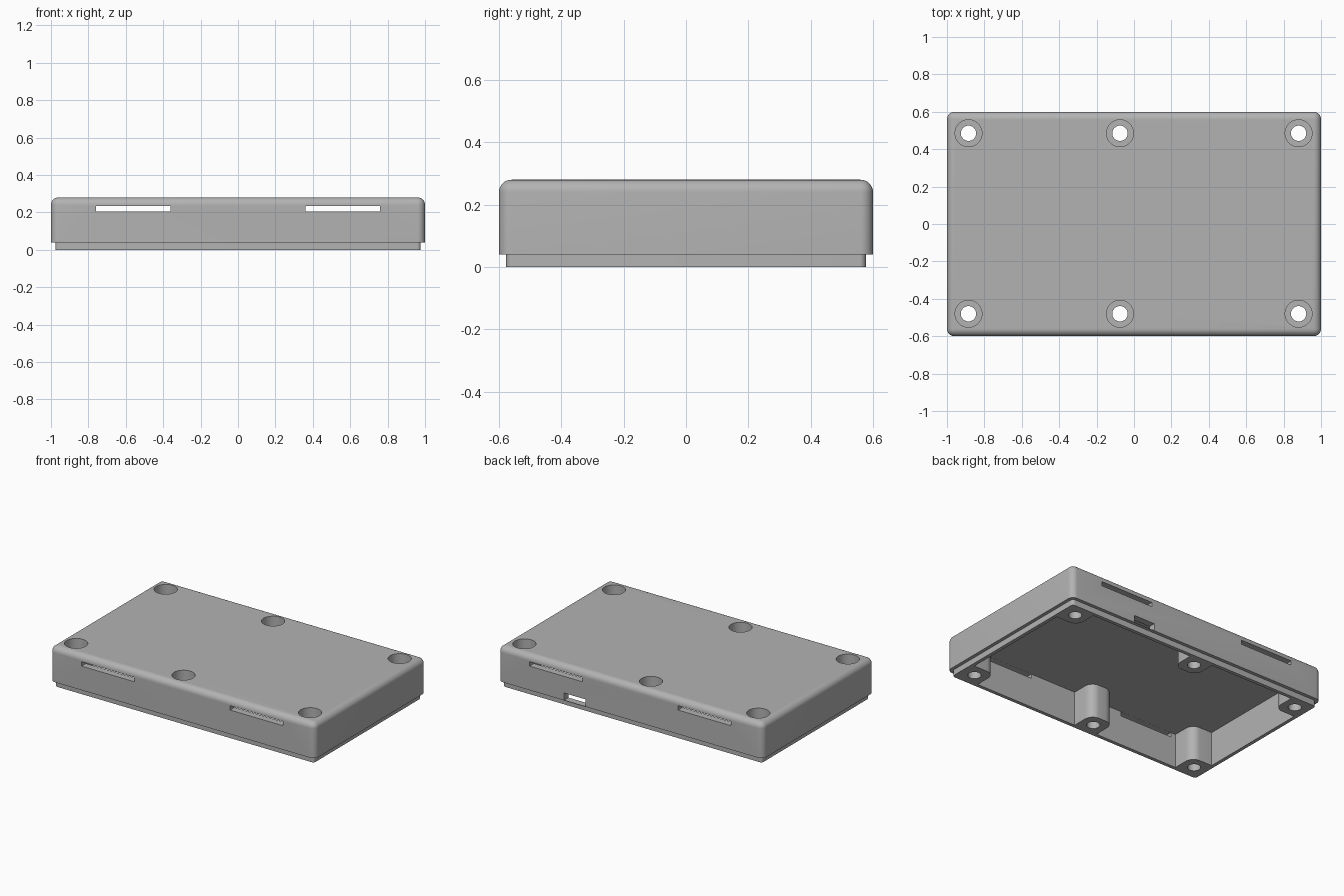
import bpy, bmesh, math
from mathutils import Matrix, Vector

if "Cube" in bpy.data.objects:
    bpy.data.objects.remove(bpy.data.objects["Cube"])

grey = bpy.data.materials.new("matte_grey")
grey.diffuse_color = (0.45, 0.45, 0.45, 1)
grey.use_nodes = True
grey.node_tree.nodes["Principled BSDF"].inputs["Base Color"].default_value = grey.diffuse_color


def make(name, bm):
    me = bpy.data.meshes.new(name)
    bmesh.ops.recalc_face_normals(bm, faces=bm.faces[:])
    bm.to_mesh(me)
    bm.free()
    ob = bpy.data.objects.new(name, me)
    me.materials.append(grey)
    bpy.context.collection.objects.link(ob)
    return ob


def box(name, lo, hi, radius=0.0, round_top=False):
    """Box between two corners, upright (and optionally top) edges rounded."""
    lo, hi = Vector(lo), Vector(hi)
    bm = bmesh.new()
    bmesh.ops.create_cube(bm, size=1)
    for v in bm.verts:
        v.co = Vector([(lo[i] + hi[i]) / 2 + v.co[i] * (hi[i] - lo[i]) for i in range(3)])
    if radius:
        edges = []
        for e in bm.edges:
            a, b = e.verts
            upright = abs(a.co.z - b.co.z) > 1e-4
            top = min(a.co.z, b.co.z) > hi.z - 1e-4
            if upright or (round_top and top):
                edges.append(e)
        bmesh.ops.bevel(bm, geom=edges, offset=radius, segments=8,
                        profile=0.5, affect='EDGES')
    return make(name, bm)


def cylinder(name, x, y, z0, z1, r):
    bm = bmesh.new()
    bmesh.ops.create_cone(bm, cap_ends=True, segments=48, radius1=r, radius2=r,
                          depth=z1 - z0, matrix=Matrix.Translation((x, y, (z0 + z1) / 2)))
    return make(name, bm)


def combine(target, tool, op='DIFFERENCE'):
    """Apply a boolean and discard the tool."""
    m = target.modifiers.new(op.lower(), 'BOOLEAN')
    m.operation, m.object, m.solver = op, tool, 'EXACT'
    bpy.ops.object.select_all(action='DESELECT')
    bpy.context.view_layer.objects.active = target
    target.select_set(True)
    bpy.ops.object.modifier_apply(modifier=m.name)
    bpy.data.objects.remove(tool)


# Outer cover with rounded edges, plus the inset locating lip below it
cover = box("enclosure_cover", (-1, -0.6, 0.04), (1, 0.6, 0.28), 0.04, True)
lip = box("lip", (-0.977, -0.577, 0), (0.977, 0.577, 0.12), 0.02)
combine(cover, lip, 'UNION')

# Hollow interior, leaving six screw bosses standing against the walls
screws = [(x, y) for x in (-0.885, -0.075, 0.88) for y in (-0.48, 0.485)]
cavity = box("cavity", (-0.953, -0.553, -0.1), (0.953, 0.553, 0.234))
half = 0.088
for x, y in screws:
    x0, x1, y0, y1 = x - half, x + half, y - half, y + half
    if x < -0.5:
        x0 = -1.2
    if x > 0.5:
        x1 = 1.2
    if y < 0:
        y0 = -0.8
    else:
        y1 = 0.8
    combine(cavity, box("boss", (x0, y0, -0.3), (x1, y1, 0.4), 0.06))
combine(cover, cavity)

# Through holes with wide counterbores for the screw heads
for x, y in screws:
    combine(cover, cylinder("screw_hole", x, y, -0.1, 0.4, 0.041))
    combine(cover, cylinder("counterbore", x, y, 0.14, 0.4, 0.072))

# Vent slots through the front and back walls
for sx in (-1, 1):
    for sy in (-1, 1):
        cx, cy = 0.56 * sx, 0.58 * sy
        combine(cover, box("vent", (cx - 0.2, cy - 0.06, 0.204),
                           (cx + 0.2, cy + 0.06, 0.2335)))

# Cable port in the back wall
combine(cover, box("port", (0.34, 0.5, 0.041), (0.5, 0.7, 0.09)))

bpy.ops.object.select_all(action='DESELECT')
bpy.context.view_layer.objects.active = cover
cover.select_set(True)
bpy.ops.object.shade_smooth_by_angle(angle=math.radians(30))
